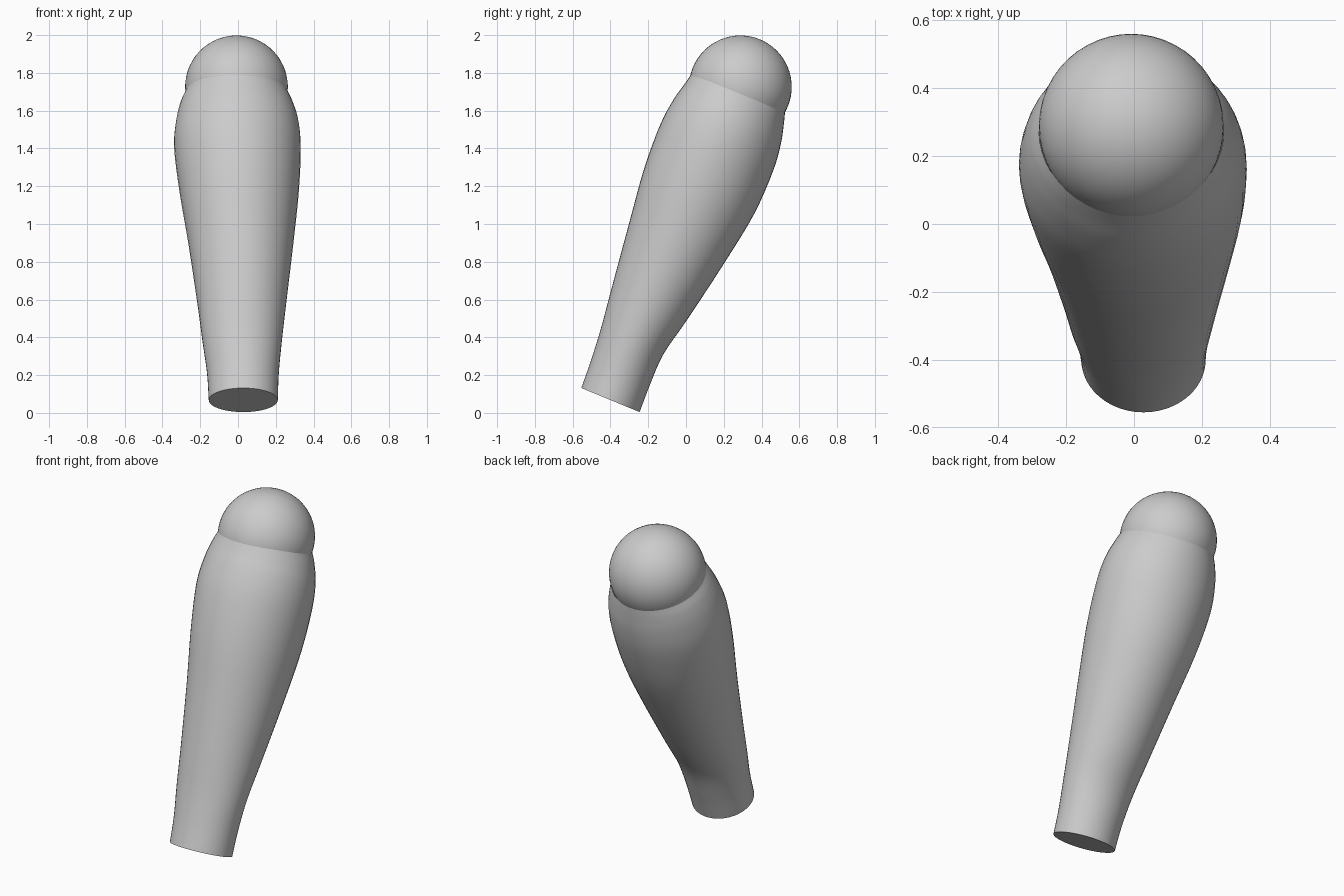
import bpy, bmesh, math
from mathutils import Matrix, Vector

cube = bpy.data.objects.get("Cube")
if cube:
    bpy.data.objects.remove(cube, do_unlink=True)

TILT = math.radians(-22.4)
PLACE = Matrix.Translation((0, -0.40, 0.068)) @ Matrix.Rotation(TILT, 4, 'X')
SIDES = 48

grey = bpy.data.materials.new("plain grey")
grey.use_nodes = True
colour = (0.6, 0.6, 0.6, 1)
grey.diffuse_color = colour
grey.node_tree.nodes["Principled BSDF"].inputs["Base Color"].default_value = colour


def finish(name, bm):
    """Tilt the part into place, colour it and shade it smooth."""
    bmesh.ops.recalc_face_normals(bm, faces=bm.faces)
    bmesh.ops.transform(bm, matrix=PLACE, verts=bm.verts)
    mesh = bpy.data.meshes.new(name)
    bm.to_mesh(mesh)
    bm.free()
    mesh.materials.append(grey)
    obj = bpy.data.objects.new(name, mesh)
    bpy.context.collection.objects.link(obj)
    bpy.ops.object.select_all(action='DESELECT')
    obj.select_set(True)
    bpy.context.view_layer.objects.active = obj
    bpy.ops.object.shade_smooth_by_angle(angle=math.radians(40))
    return obj


def smooth_stations(points, steps):
    """Catmull-Rom interpolation through the cross-section stations."""
    pts = [Vector(p) for p in points]
    pts = [2 * pts[0] - pts[1]] + pts + [2 * pts[-1] - pts[-2]]
    out = []
    for a, b, c, d in zip(pts, pts[1:], pts[2:], pts[3:]):
        for i in range(steps):
            u = i / steps
            out.append(0.5 * (2 * b + (c - a) * u + (2 * a - 5 * b + 4 * c - d) * u ** 2
                              + (3 * b - a - 3 * c + d) * u ** 3))
    return out + [pts[-2]]


# Limb: height along axis, centre x, centre y, radius x, radius y
stations = [
    (0.00, 0.028, 0.000, 0.183, 0.167),
    (0.15, 0.026, -0.006, 0.190, 0.169),
    (0.33, 0.022, -0.012, 0.210, 0.179),
    (0.55, 0.020, -0.003, 0.235, 0.217),
    (0.90, 0.015, 0.008, 0.278, 0.273),
    (1.20, 0.006, 0.013, 0.316, 0.315),
    (1.45, -0.003, 0.011, 0.335, 0.323),
    (1.60, -0.004, 0.010, 0.324, 0.307),
    (1.70, -0.007, 0.009, 0.298, 0.283),
    (1.76, -0.008, 0.006, 0.272, 0.268),
]
bm = bmesh.new()
rings = []
for t, cx, cy, rx, ry in smooth_stations(stations, 4):
    angles = [math.tau * i / SIDES for i in range(SIDES)]
    rings.append([bm.verts.new((cx + rx * math.cos(a), cy + ry * math.sin(a), t)) for a in angles])
for low, high in zip(rings, rings[1:]):
    for i in range(SIDES):
        j = (i + 1) % SIDES
        bm.faces.new((low[i], low[j], high[j], high[i]))
bm.faces.new(rings[0][::-1])  # flat cut end
finish("limb", bm)

# Rounded end: ball with its hidden lower part cut away
bm = bmesh.new()
bmesh.ops.create_uvsphere(bm, u_segments=SIDES, v_segments=32, radius=0.272,
                          matrix=Matrix.Translation((-0.008, 0.004, 1.795)))
bmesh.ops.bisect_plane(bm, geom=bm.verts[:] + bm.edges[:] + bm.faces[:],
                       plane_co=(0, 0, 1.74), plane_no=(0, 0, 1), clear_inner=True)
finish("rounded_end", bm)
